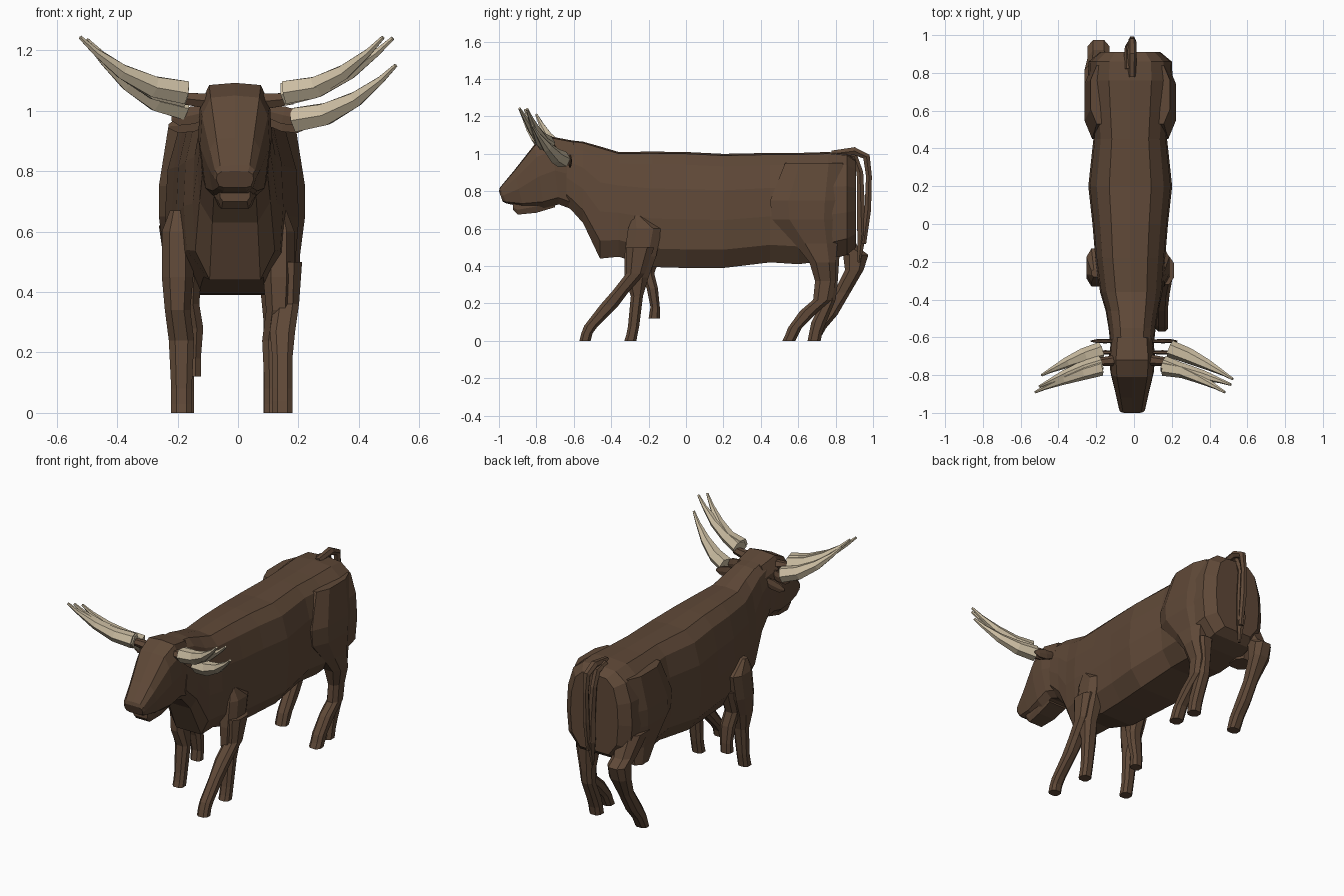
import bpy, math
from mathutils import Vector


def material(name, rgb):
    m = bpy.data.materials.new(name)
    m.diffuse_color = (*rgb, 1)
    return m


HIDE = material("brown hide", (0.115, 0.066, 0.039))
BONE = material("pale horn", (0.60, 0.51, 0.36))


def loft(name, rings, mat=HIDE):
    """Skin equal-sized closed rings and cap both ends."""
    n = len(rings[0])
    verts = [tuple(p) for r in rings for p in r]
    faces = [(i * n + j, i * n + (j + 1) % n, (i + 1) * n + (j + 1) % n, (i + 1) * n + j)
             for i in range(len(rings) - 1) for j in range(n)]
    faces += [tuple(range(n))[::-1], tuple(range((len(rings) - 1) * n, len(rings) * n))]
    me = bpy.data.meshes.new(name)
    me.from_pydata(verts, [], faces)
    me.materials.append(mat)
    ob = bpy.data.objects.new(name, me)
    bpy.context.collection.objects.link(ob)
    # consistent outward normals
    import bmesh
    bm = bmesh.new()
    bm.from_mesh(me)
    bmesh.ops.recalc_face_normals(bm, faces=bm.faces)
    bm.to_mesh(me)
    bm.free()
    return ob


def section(yt, zt, yb, zb, w, cx, half):
    """Mirrored cross-section between a top point and a bottom point."""
    right = [(f * w, t) for f, t in half]
    pts = right + [(-x, t) for x, t in reversed(right) if x > 1e-6]
    return [(cx + x, yb + (yt - yb) * t, zb + (zt - zb) * t) for x, t in pts]


# Body and neck: y, top, bottom, half width, centre x
BARREL = [(0, 1), (0.5, 0.985), (0.8, 0.89), (0.96, 0.68), (1, 0.42), (0.94, 0.16), (0.6, 0.0), (0, 0.0)]
body = [(-0.64, 1.075, 0.73, 0.115, -0.01), (-0.55, 1.065, 0.63, 0.125, -0.01),
        (-0.46, 1.04, 0.44, 0.14, -0.01), (-0.36, 1.01, 0.45, 0.165, -0.015),
        (-0.18, 1.012, 0.395, 0.185, -0.02), (0.0, 1.01, 0.39, 0.20, -0.02),
        (0.2, 1.0, 0.39, 0.222, -0.02), (0.45, 1.005, 0.42, 0.195, -0.02),
        (0.60, 1.005, 0.41, 0.21, -0.02), (0.76, 1.01, 0.43, 0.225, -0.02),
        (0.86, 1.0, 0.46, 0.22, -0.02), (0.91, 0.965, 0.50, 0.16, -0.02)]
loft("body", [section(y, t, y, b, w, cx, BARREL) for y, t, b, w, cx in body])

# Head: slanted rings from the nape to the muzzle
SKULL = [(0, 1), (0.7, 0.98), (0.95, 0.8), (1, 0.5), (0.85, 0.1), (0.55, 0), (0, 0)]
head = [(-0.60, 1.07, -0.60, 0.70, 0.11), (-0.72, 1.092, -0.68, 0.73, 0.122),
        (-0.81, 1.05, -0.76, 0.71, 0.115), (-0.92, 0.91, -0.87, 0.715, 0.088),
        (-0.995, 0.82, -0.96, 0.735, 0.07), (-1.0, 0.80, -0.98, 0.745, 0.062)]
loft("head", [section(*h, -0.01, SKULL) for h in head])
loft("lower_jaw", [section(y, t, y, b, w, -0.01, [(1, 1), (1, 0.4), (0.8, 0)])
                   for y, t, b, w in [(-0.70, 0.80, 0.715, 0.075), (-0.80, 0.77, 0.685, 0.07),
                                      (-0.90, 0.74, 0.675, 0.056), (-0.925, 0.735, 0.70, 0.05)]])


def leg(name, rows):
    """Rows of z, front y, back y, left x, right x; chamfered corners."""
    rings = []
    for z, y0, y1, x0, x1 in rows:
        a, b = (x1 - x0) * 0.25, (y1 - y0) * 0.25
        rings.append([(x0 + a, y0, z), (x1 - a, y0, z), (x1, y0 + b, z), (x1, y1 - b, z),
                      (x1 - a, y1, z), (x0 + a, y1, z), (x0, y1 - b, z), (x0, y0 + b, z)])
    return loft(name, rings)


# Front legs in overlapping strides
RAISED = [(0.50, -0.27, -0.12), (0.36, -0.24, -0.17), (0.28, -0.21, -0.15),
          (0.18, -0.19, -0.14), (0.12, -0.20, -0.14)]
STANDING = [(0.67, -0.28, -0.24), (0.60, -0.31, -0.13), (0.45, -0.33, -0.16), (0.34, -0.33, -0.20),
            (0.24, -0.295, -0.23), (0.08, -0.31, -0.25), (0.03, -0.32, -0.26), (0.0, -0.33, -0.265)]
STRIDING = [(0.50, -0.32, -0.17), (0.36, -0.32, -0.22), (0.27, -0.39, -0.30),
            (0.19, -0.46, -0.36), (0.08, -0.545, -0.47), (0.04, -0.56, -0.50), (0.0, -0.57, -0.51)]


def widths(z, side, inset=0.0):
    w = 0.025 if z > 0.63 else 0.052 if z > 0.4 else 0.042 if z > 0.22 else 0.034
    c = (0.16 if z > 0.3 else 0.147) - inset
    return (c - w, c + w) if side > 0 else (-c - 0.04 - w, -c - 0.04 + w)


for name, rows, side, inset in (("left_standing_foreleg", STANDING, -1, 0),
                                ("left_raised_foreleg", RAISED, -1, 0.03),
                                ("right_standing_foreleg", STANDING, 1, 0.025),
                                ("right_striding_foreleg", STRIDING, 1, 0)):
    leg(name, [(z, a, b, *widths(z, side, inset)) for z, a, b in rows])

# Hind legs, with the broad thigh merging into the rump
THIGH = [(0.95, 0.53, 0.84), (0.75, 0.45, 0.84), (0.65, 0.46, 0.83), (0.52, 0.58, 0.81)]
BENT = [(0.42, 0.66, 0.80), (0.32, 0.69, 0.80), (0.22, 0.68, 0.78), (0.16, 0.61, 0.71),
        (0.07, 0.545, 0.62), (0.03, 0.53, 0.60), (0.0, 0.515, 0.585)]
UPRIGHT = [(0.45, 0.68, 0.82), (0.30, 0.72, 0.81), (0.22, 0.73, 0.80), (0.10, 0.67, 0.75),
           (0.05, 0.66, 0.73), (0.0, 0.65, 0.72)]
TRAILING = [(0.62, 0.68, 0.86), (0.50, 0.78, 0.92), (0.46, 0.84, 0.975), (0.38, 0.85, 0.95),
            (0.26, 0.79, 0.88), (0.14, 0.71, 0.81), (0.07, 0.67, 0.75), (0.0, 0.65, 0.71)]


def hind_widths(z, side, inset=0.0):
    hi = 0.19 if z > 0.9 else 0.222 if z > 0.6 else 0.205 if z > 0.35 else 0.178
    lo = 0.06 if z > 0.6 else 0.09 if z > 0.35 else 0.105
    return (lo - inset, hi - inset) if side > 0 else (-hi - 0.04 + inset, -lo - 0.04 + inset)


for name, rows, side, inset in (("right_bent_hindleg", THIGH + BENT, 1, 0),
                                ("right_upright_hindleg", UPRIGHT, 1, 0.02),
                                ("left_trailing_hindleg", TRAILING, -1, 0),
                                ("left_thigh", THIGH + [(0.42, 0.68, 0.80)], -1, 0)):
    leg(name, [(z, a, b, *hind_widths(z, side, inset)) for z, a, b in rows])
# small dewclaw behind the trailing leg
leg("left_dewclaw", [(0.17, 0.74, 0.80, -0.20, -0.15), (0.12, 0.75, 0.785, -0.195, -0.155)])


def tube(name, path, radii, sides=6, mat=HIDE, flat=1.0):
    """Tapered low-poly tube along a path."""
    path = [Vector(p) for p in path]
    rings = []
    for i, p in enumerate(path):
        d = (path[min(i + 1, len(path) - 1)] - path[max(i - 1, 0)]).normalized()
        ref = Vector((1, 0, 0)) if abs(d.x) < 0.6 else Vector((0, 1, 0))
        u = (ref - d * ref.dot(d)).normalized()
        v = d.cross(u)
        rings.append([p + radii[i] * (math.cos(a) * u * flat + math.sin(a) * v)
                      for a in (math.tau * k / sides for k in range(sides))])
    return loft(name, rings, mat)


# Tail: two strands hanging from the rump
tube("outer_tail", [(-0.01, 0.78, 1.0), (-0.01, 0.90, 1.015), (-0.01, 0.965, 0.985),
                    (-0.01, 0.978, 0.88), (-0.01, 0.972, 0.70), (-0.01, 0.95, 0.52)],
     [0.02, 0.024, 0.022, 0.018, 0.02, 0.015])
tube("inner_tail", [(-0.03, 0.82, 1.0), (-0.03, 0.90, 0.985), (-0.03, 0.93, 0.90),
                    (-0.02, 0.935, 0.72), (-0.02, 0.94, 0.57), (-0.02, 0.925, 0.42)],
     [0.02, 0.022, 0.02, 0.024, 0.028, 0.008])

# Horns: base and tip pairs, bowed outwards and downwards
HORNS = [((0.155, -0.76, 1.06), (0.512, -0.85, 1.24), 0.044),
         ((0.155, -0.74, 1.055), (0.48, -0.89, 1.243), 0.044),
         ((0.19, -0.66, 0.97), (0.522, -0.82, 1.15), 0.046),
         ((-0.175, -0.76, 1.06), (-0.522, -0.89, 1.243), 0.044),
         ((-0.175, -0.74, 1.05), (-0.50, -0.86, 1.235), 0.044),
         ((-0.175, -0.67, 1.01), (-0.488, -0.80, 1.21), 0.046)]
for i, (a, b, r) in enumerate(HORNS):
    pts = []
    for t in (0, 0.3, 0.6, 0.85, 1):
        p = Vector(a).lerp(Vector(b), t)
        bow = 4 * t * (1 - t)
        pts.append(p + Vector((0, 0.012 * bow, -0.042 * bow)))
    tube(f"horn_{i + 1}", pts, [r, r * 0.9, r * 0.62, r * 0.3, 0.007], 6, BONE)

# Horn stubs and flat ears beside the crown
for side, tag in ((1, "right"), (-1, "left")):
    tube(f"{tag}_horn_stub", [(side * 0.08, -0.72, 1.03), (side * 0.18, -0.73, 1.04)], [0.03, 0.022])
    for y, z, reach, part in ((-0.62, 0.96, 0.23, "rear_ear"), (-0.68, 0.985, 0.22, "front_ear")):
        tube(f"{tag}_{part}", [(side * 0.09, y, z + 0.015), (side * 0.15, y, z),
                               (side * 0.20, y, z - 0.01), (side * reach, y, z - 0.012)],
             [0.022, 0.034, 0.028, 0.008], 6, HIDE, 0.35)
